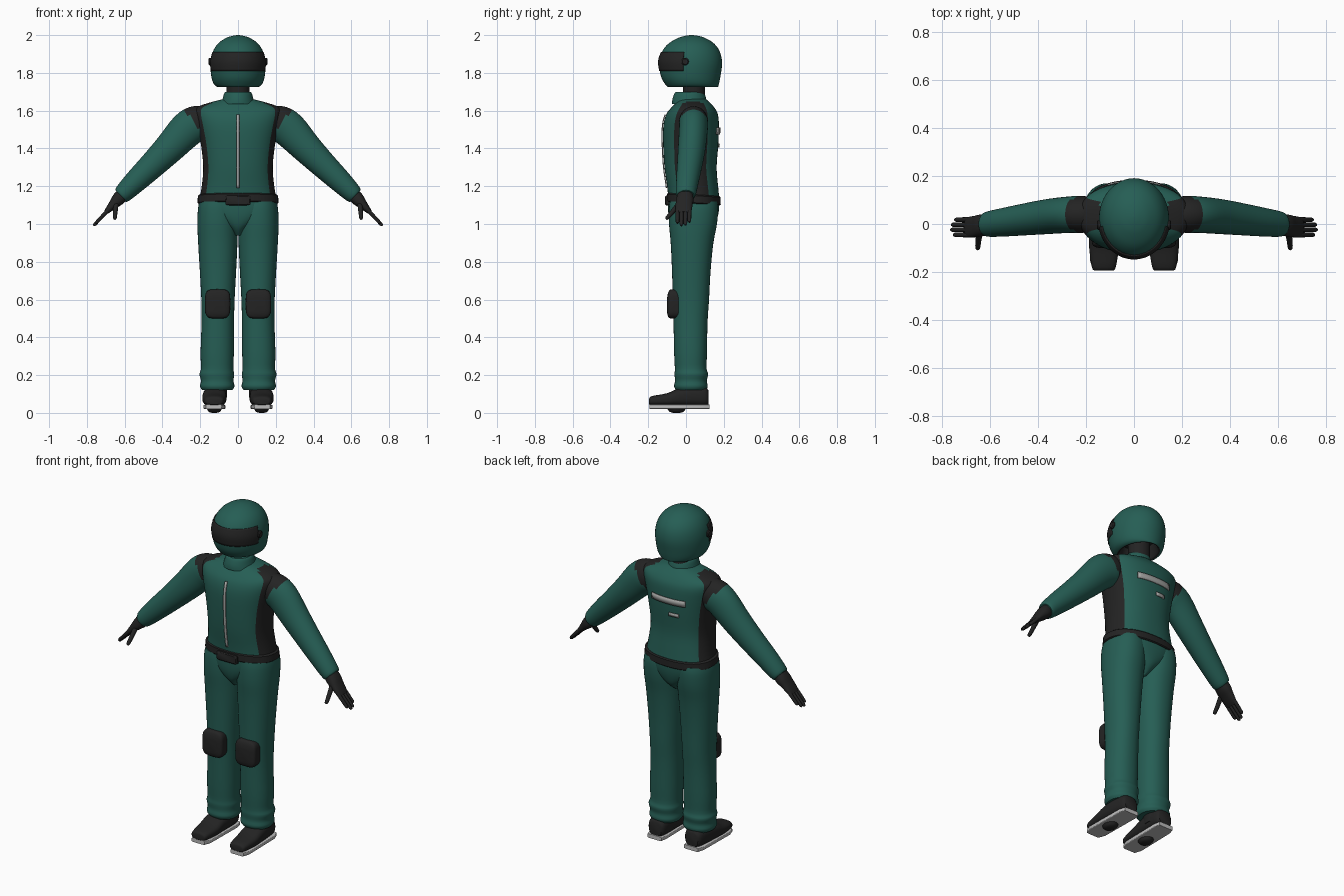
import bpy, bmesh, math
from mathutils import Vector
from mathutils.bvhtree import BVHTree

if "Cube" in bpy.data.objects:
    bpy.data.objects.remove(bpy.data.objects["Cube"])

X, Y, Z = Vector((1, 0, 0)), Vector((0, 1, 0)), Vector((0, 0, 1))
made = []


def material(name, r, g, b):
    m = bpy.data.materials.new(name)
    m.use_nodes = True
    m.diffuse_color = (r, g, b, 1)
    m.node_tree.nodes["Principled BSDF"].inputs["Base Color"].default_value = (r, g, b, 1)
    return m


GREEN = material("suit green", .019, .112, .09)
BLACK = material("charcoal black", .017, .017, .017)
GREY = material("trim grey", .38, .38, .37)
STEEL = material("sole light grey", .5, .5, .5)


def finish(name, bm, mats):
    bmesh.ops.recalc_face_normals(bm, faces=bm.faces)
    mesh = bpy.data.meshes.new(name)
    bm.to_mesh(mesh)
    bm.free()
    for m in mats:
        mesh.materials.append(m)
    ob = bpy.data.objects.new(name, mesh)
    bpy.context.collection.objects.link(ob)
    made.append(ob)
    return ob


def refine(rows, n):
    """Catmull-Rom interpolation between the given rows."""
    out = []
    for i in range(len(rows) - 1):
        p, q = rows[i], rows[i + 1]
        o, r = rows[max(i - 1, 0)], rows[min(i + 2, len(rows) - 1)]
        for k in range(n):
            t = k / n
            out.append([b + .5 * t * (c - a + t * (2 * a - 5 * b + 4 * c - d + t * (3 * (b - c) + d - a)))
                        for a, b, c, d in zip(o, p, q, r)])
    return out + [list(rows[-1])]


def loft(name, rows, mats, u=X, v=Y, power=2, segs=40, steps=3, arc=None, rule=None):
    """Skin rings given as (x, y, z, radius along u, radius along v)."""
    rows = refine(rows, steps)
    pts = [Vector(r[:3]) for r in rows]
    bm = bmesh.new()
    lo, hi = arc or (0, 360)
    count = segs + 1 if arc else segs
    angles = [math.radians(lo + (hi - lo) * k / segs) for k in range(segs + 1)]
    rings = []
    for i, row in enumerate(rows):
        w = v
        if w is None:
            w = (pts[min(i + 1, len(pts) - 1)] - pts[max(i - 1, 0)]).cross(u).normalized()
        ring = []
        for a in angles[:count]:
            c, s = math.cos(a), math.sin(a)
            c = math.copysign(abs(c) ** (2 / power), c)
            s = math.copysign(abs(s) ** (2 / power), s)
            ring.append(bm.verts.new(pts[i] + u * (row[3] * c) + w * (row[4] * s)))
        rings.append(ring)
    for r0, r1 in zip(rings, rings[1:]):
        for k in range(segs):
            j = (k + 1) % count
            f = bm.faces.new((r0[k], r0[j], r1[j], r1[k]))
            if rule:
                f.material_index = rule(f.calc_center_median(), (angles[k] + angles[k + 1]) / 2)
    if not arc:
        for ring in (rings[0], rings[-1]):
            f = bm.faces.new(ring)
            if rule:
                f.material_index = rule(f.calc_center_median(), 0)
    return finish(name, bm, mats)


def upright(rows):
    """Rows (z, half width, centre y, half depth) of a part on the centre line."""
    return [(0, cy, z, rx, ry) for z, rx, cy, ry in rows]


# Jacket body with dark side panels
torso = loft("jacket_body", upright([
    (1.13, .205, .042, .135), (1.2, .192, .035, .135), (1.3, .184, .024, .138),
    (1.42, .196, .025, .146), (1.52, .217, .027, .147), (1.58, .23, .032, .137),
    (1.615, .222, .036, .115), (1.64, .16, .037, .092), (1.662, .075, .035, .07)]),
    [GREEN, BLACK], power=2.3, segs=64,
    rule=lambda c, a: int(abs(math.cos(a)) > .84 and abs(c.x) > .135))

# Strips laid on the jacket
bm = bmesh.new()
bm.from_mesh(torso.data)
surface = BVHTree.FromBMesh(bm)
bm.free()


def strip(name, x0, x1, z0, z1, side):
    nx, nz = max(1, round((x1 - x0) / .02)), max(1, round((z1 - z0) / .02))
    bm = bmesh.new()
    grid = []
    for i in range(nx + 1):
        col = []
        for j in range(nz + 1):
            p = Vector((x0 + (x1 - x0) * i / nx, side, z0 + (z1 - z0) * j / nz))
            hit = surface.ray_cast(p, Y * -side)[0]
            col.append(bm.verts.new(hit + Y * side * .005))
        grid.append(col)
    for a, b in zip(grid, grid[1:]):
        for j in range(nz):
            f = bm.faces.new((a[j], b[j], b[j + 1], a[j + 1]))
            f.normal_update()
            if f.normal.y * side < 0:
                f.normal_flip()
    ob = finish(name, bm, [GREY])
    mod = ob.modifiers.new("thickness", 'SOLIDIFY')
    mod.thickness, mod.offset = .006, 0


strip("zip", -.007, .007, 1.19, 1.58, -1)
strip("back_band", -.11, .11, 1.475, 1.51, 1)
strip("back_tab", -.07, -.01, 1.405, 1.425, 1)

# Collar, neck, belt and buckle
loft("collar", upright([(1.635, .09, .018, .092), (1.66, .082, .018, .09),
                        (1.69, .074, .018, .08), (1.7, .066, .018, .072)]), [GREEN])
loft("neck", upright([(1.66, .06, .042, .058), (1.78, .06, .042, .058)]), [BLACK])
loft("belt", upright([(1.108, .208, .041, .138), (1.113, .215, .041, .143),
                      (1.15, .212, .041, .142), (1.156, .204, .041, .136)]),
     [BLACK], v=Vector((0, 1, -.06)), power=2.3, steps=1)
loft("buckle", [(0, -.08, 1.125, .067, .026), (0, -.105, 1.125, .067, .026),
                (0, -.11, 1.125, .062, .021)], [BLACK], v=Z, power=8, steps=1)

# Helmet with dark lining, visor and hinges
loft("helmet", upright([
    (1.8, .08, .037, .1), (1.735, .092, .037, .12), (1.725, .105, .037, .131),
    (1.74, .127, .032, .142), (1.78, .141, .025, .157), (1.85, .146, .024, .167),
    (1.91, .134, .026, .154), (1.955, .106, .028, .121), (1.985, .063, .03, .071),
    (1.997, .026, .03, .03), (2, .002, .03, .002)]),
    [GREEN, BLACK], segs=48, steps=4,
    rule=lambda c, a: int(c.z < 1.81 and math.hypot(c.x / .105, (c.y - .037) / .131) < 1))
visor = loft("visor", upright([(1.81, .148, .024, .166), (1.85, .152, .024, .172),
                               (1.88, .148, .0245, .169), (1.91, .139, .026, .159)]),
             [BLACK], arc=(193, 347))
visor.modifiers.new("thickness", 'SOLIDIFY').thickness = .006

# Trousers seat
loft("trouser_seat", upright([
    (.94, .02, .03, .07), (.98, .06, .036, .11), (1.03, .15, .038, .128),
    (1.08, .205, .04, .135), (1.13, .205, .041, .136)]), [GREEN], power=2.2)

for s, side in ((1, "left_"), (-1, "right_")):
    def mirrored(rows):
        return [(s * r[0],) + tuple(r[1:]) for r in rows]

    loft(side + "visor_hinge", mirrored([(.13, -.005, 1.86, .02, .02), (.15, -.005, 1.86, .02, .02),
                                         (.155, -.005, 1.86, .015, .015)]),
         [BLACK], u=Y, v=Z, segs=16, steps=1)

    # Leg with gathered hem
    loft(side + "leg", mirrored([
        (.11, .026, .12, .08, .078), (.11, .026, .14, .091, .089), (.11, .026, .17, .086, .084),
        (.112, .028, .205, .092, .089), (.11, .025, .235, .086, .084), (.11, .024, .32, .088, .087),
        (.107, .024, .48, .086, .09), (.106, .026, .6, .088, .096), (.106, .028, .75, .096, .102),
        (.107, .032, .9, .104, .113), (.108, .037, 1.0, .107, .127), (.107, .04, 1.08, .105, .13),
        (.104, .04, 1.12, .1, .125)]), [GREEN], power=2.2)
    loft(side + "knee_pad", mirrored([
        (.108, -.04, .577, .066, .076), (.108, -.08, .577, .067, .077),
        (.108, -.094, .573, .058, .064), (.108, -.1, .57, .035, .04)]),
        [BLACK], v=Z, power=4)

    # Shoe, ankle and sole
    loft(side + "shoe", mirrored([
        (.126, -.195, .06, .038, .016), (.126, -.18, .064, .05, .025), (.125, -.1, .07, .062, .034),
        (.125, -.04, .082, .063, .047), (.122, .04, .088, .06, .055), (.12, .1, .086, .053, .052),
        (.12, .118, .08, .04, .04)]), [BLACK], v=Z, power=2.6)
    loft(side + "ankle", mirrored([(.118, .035, .07, .058, .075), (.115, .032, .2, .06, .065)]), [BLACK])
    loft(side + "sole", mirrored([
        (.128, -.192, .032, .042, .012), (.127, -.155, .032, .056, .012),
        (.123, .09, .032, .056, .012), (.121, .125, .032, .046, .012)]),
        [STEEL], v=Z, power=8, steps=1)
    loft(side + "sole_pad", mirrored([
        (.125, -.05, .0, .012, .018), (.125, -.05, .006, .03, .036), (.125, -.05, .022, .04, .05)]),
        [BLACK], segs=24)

    # Sleeve with dark shoulder seam
    loft(side + "sleeve", mirrored([
        (.17, .04, 1.55, .07, .075), (.215, .04, 1.534, .077, .094), (.27, .039, 1.5, .076, .095),
        (.36, .031, 1.405, .073, .082), (.45, .02, 1.315, .067, .071), (.54, .008, 1.228, .06, .061),
        (.607, .0, 1.162, .053, .05), (.622, .0, 1.148, .044, .041)]),
        [GREEN, BLACK], u=Y, v=None, steps=4,
        rule=lambda c, a: int(abs(c.x) * .8 - c.z * .6 < -.737))

    # Glove: palm, fingers and thumb
    along = Vector((.68, 0, -.73))

    def on_hand(t, y, ry, rn):
        p = Vector((.61, y, 1.157)) + along * t
        return (p.x, p.y, p.z, ry, rn)

    loft(side + "glove", mirrored([
        on_hand(0, -.004, .04, .037), on_hand(.04, -.006, .046, .034), on_hand(.075, -.01, .045, .025),
        on_hand(.115, -.013, .043, .016), on_hand(.135, -.013, .036, .01)]),
        [BLACK], u=Y, v=None, segs=24, power=2.4)
    for k, length in enumerate((.09, .107, .102, .082)):
        y = -.045 + .021 * k
        loft(side + "finger_%d" % (k + 1), mirrored([
            on_hand(.11, y, .011, .011), on_hand(.11 + length, y, .0095, .0095),
            on_hand(.12 + length, y, .005, .005)]), [BLACK], u=Y, v=None, segs=10, steps=1)
    loft(side + "thumb", mirrored([
        (.645, -.035, 1.11, .014, .014), (.65, -.075, 1.06, .012, .012),
        (.652, -.1, 1.032, .01, .01), (.652, -.106, 1.026, .005, .005)]),
        [BLACK], u=X, v=None, segs=12, steps=2)

# Smooth shading with sharp edges kept
bpy.ops.object.select_all(action='DESELECT')
for ob in made:
    ob.select_set(True)
bpy.context.view_layer.objects.active = torso
bpy.ops.object.shade_smooth_by_angle(angle=math.radians(40))
